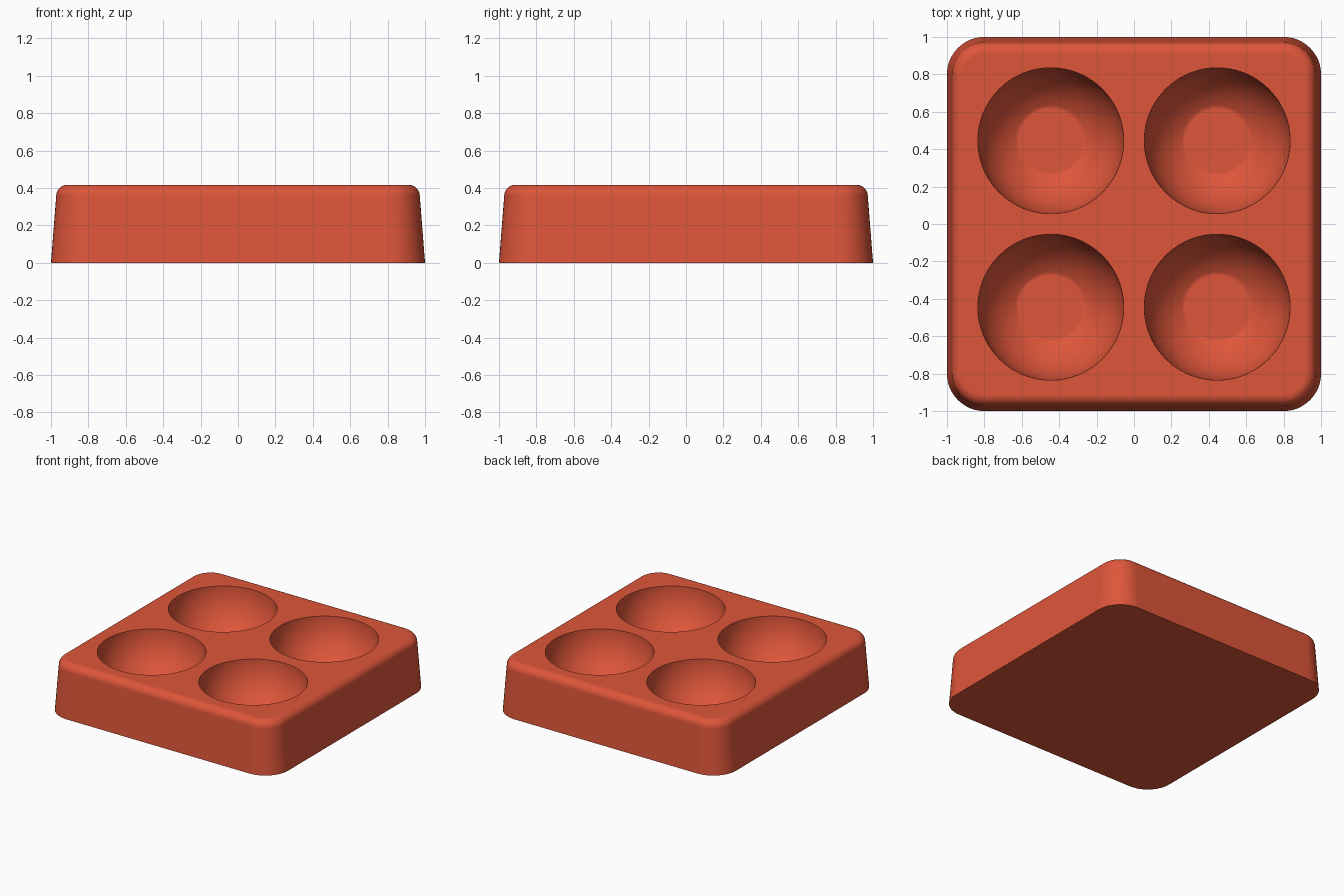
import bpy, bmesh
from math import sin, cos, pi, asin

if "Cube" in bpy.data.objects:
    bpy.data.objects.remove(bpy.data.objects["Cube"], do_unlink=True)

HEIGHT = 0.417
CUP_R, CUP_X, FLOOR_R = 0.39, 0.445, 0.17
BEVEL = 0.06
TAPER = 0.028

clay = bpy.data.materials.new("terracotta_red")
clay.use_nodes = True
colour = (0.73, 0.092, 0.042, 1)
clay.diffuse_color = colour
bsdf = clay.node_tree.nodes["Principled BSDF"]
bsdf.inputs["Base Color"].default_value = colour
bsdf.inputs["Roughness"].default_value = 0.7


def loft(name, rings):
    """Closed solid through equally long rings, listed from the bottom up."""
    bm = bmesh.new()
    loops = [[bm.verts.new(p) for p in ring] for ring in rings]
    for low, high in zip(loops, loops[1:]):
        for i in range(len(low)):
            j = (i + 1) % len(low)
            bm.faces.new((low[i], low[j], high[j], high[i]))
    bm.faces.new(loops[0][::-1])
    bm.faces.new(loops[-1])
    mesh = bpy.data.meshes.new(name)
    bm.to_mesh(mesh)
    bm.free()
    mesh.materials.append(clay)
    obj = bpy.data.objects.new(name, mesh)
    bpy.context.collection.objects.link(obj)
    return obj


def rounded_square(inset, z, steps=12):
    radius, centre = 0.2 - inset, 0.8
    ring = []
    for q, (sx, sy) in enumerate([(1, 1), (-1, 1), (-1, -1), (1, -1)]):
        for k in range(steps + 1):
            a = (q + k / steps) * pi / 2
            ring.append((sx * centre + radius * cos(a), sy * centre + radius * sin(a), z))
    return ring


def circle(x, y, radius, z, n=96):
    return [(x + radius * cos(2 * pi * i / n), y + radius * sin(2 * pi * i / n), z)
            for i in range(n)]


# Tapered block with a rounded top edge
rings = [rounded_square(0, 0)]
for k in range(9):
    a = k / 8 * pi / 2
    rings.append(rounded_square(TAPER + BEVEL * (1 - cos(a)), HEIGHT - BEVEL + BEVEL * sin(a)))
tray = loft("tray_body", rings)

# Four round cups with small flat floors
start = asin(FLOOR_R / CUP_R)
cutters = []
for x in (-CUP_X, CUP_X):
    for y in (-CUP_X, CUP_X):
        cup = []
        for k in range(21):
            a = start + (pi / 2 - start) * k / 20
            cup.append(circle(x, y, CUP_R * sin(a), HEIGHT - CUP_R * cos(a)))
        cup.append(circle(x, y, CUP_R, HEIGHT + 0.1))
        cutter = loft("cup_cutter", cup)
        cutter.hide_render = True
        cutters.append(cutter)
        cut = tray.modifiers.new("cup", "BOOLEAN")
        cut.operation = "DIFFERENCE"
        cut.solver = "EXACT"
        cut.object = cutter

# Apply the cuts and shade
bpy.ops.object.select_all(action="DESELECT")
tray.select_set(True)
bpy.context.view_layer.objects.active = tray
for name in [m.name for m in tray.modifiers]:
    bpy.ops.object.modifier_apply(modifier=name)
for cutter in cutters:
    bpy.data.objects.remove(cutter, do_unlink=True)
bpy.ops.object.shade_smooth_by_angle(angle=0.6)
weighted = tray.modifiers.new("even_shading", "WEIGHTED_NORMAL")
weighted.keep_sharp = True
